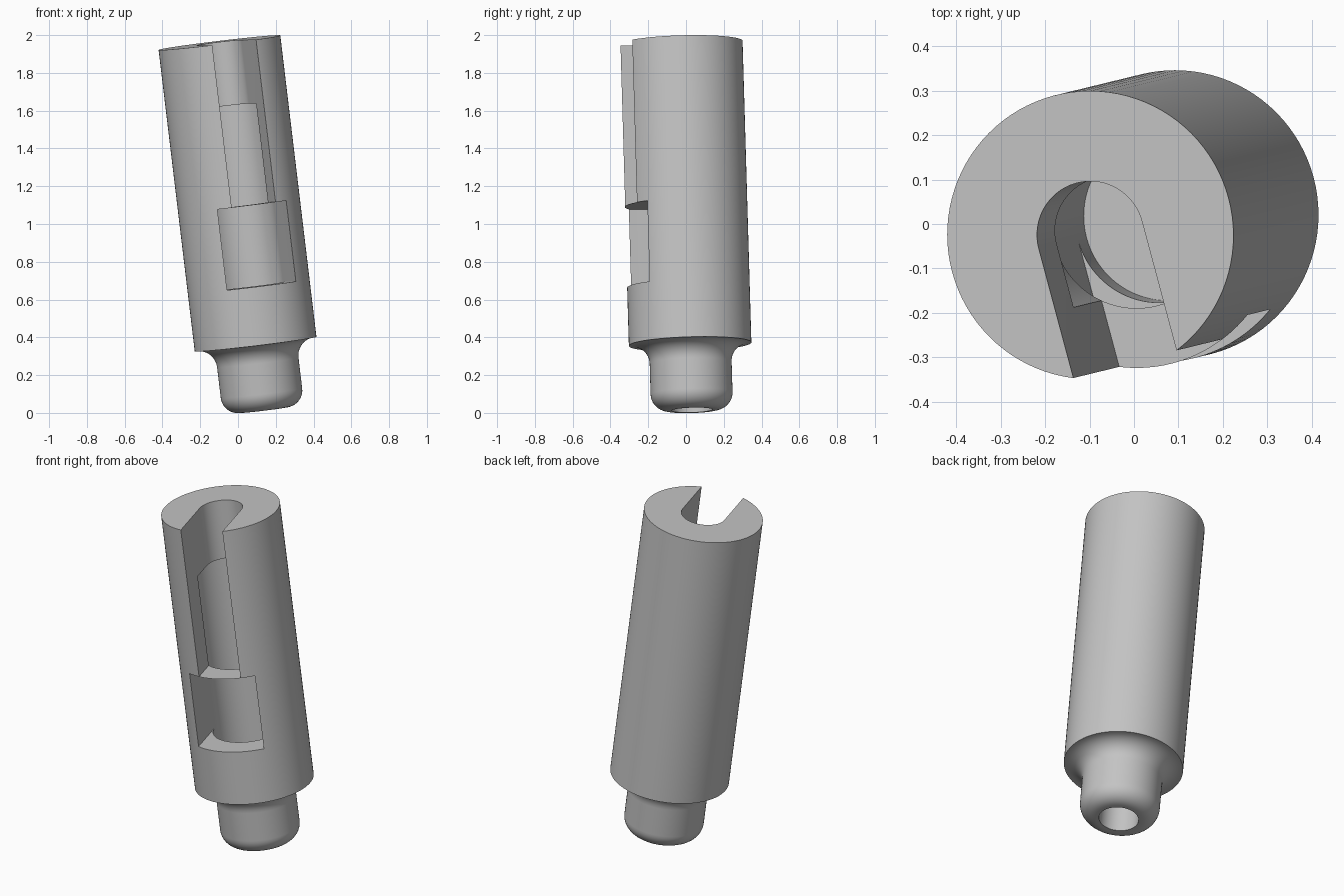
import bpy, bmesh
from math import sin, cos, pi, radians
from mathutils import Vector, Matrix

cube = bpy.data.objects.get("Cube")
if cube:
    bpy.data.objects.remove(cube, do_unlink=True)

SEG = 96
TOP, SHOULDER = 1.96, 0.352
BODY_R, NECK_R, BORE_R, SLOT_R = 0.3245, 0.217, 0.19, 0.121
HOLE_R, HOLE_TOP = 0.108, 0.32

grey = bpy.data.materials.new("plain grey")
grey.use_nodes = True
colour = (0.55, 0.55, 0.55, 1)
grey.diffuse_color = colour
grey.node_tree.nodes["Principled BSDF"].inputs["Base Color"].default_value = colour


def make_object(name, bm):
    bmesh.ops.recalc_face_normals(bm, faces=bm.faces)
    mesh = bpy.data.meshes.new(name)
    bm.to_mesh(mesh)
    bm.free()
    mesh.materials.append(grey)
    obj = bpy.data.objects.new(name, mesh)
    bpy.context.collection.objects.link(obj)
    return obj


def arc(cx, cz, r, start, end, steps=10):
    angles = [radians(start + (end - start) * i / steps) for i in range(steps + 1)]
    return [(cx + r * cos(a), cz + r * sin(a)) for a in angles]


def lathe(name, profile):
    bm = bmesh.new()
    rings = [[bm.verts.new((r * cos(2 * pi * i / SEG), r * sin(2 * pi * i / SEG), z))
              for i in range(SEG)] for r, z in profile]
    for low, high in zip(rings, rings[1:]):
        for i in range(SEG):
            j = (i + 1) % SEG
            bm.faces.new((low[i], low[j], high[j], high[i]))
    bm.faces.new(rings[0])
    bm.faces.new(rings[-1])
    return make_object(name, bm)


def prism(name, outline, z0, z1):
    bm = bmesh.new()
    face = bm.faces.new([bm.verts.new((x, y, z0)) for x, y in outline])
    extruded = bmesh.ops.extrude_face_region(bm, geom=[face])["geom"]
    moved = [v for v in extruded if isinstance(v, bmesh.types.BMVert)]
    bmesh.ops.translate(bm, verts=moved, vec=(0, 0, z1 - z0))
    return make_object(name, bm)


def open_slot(r):
    # round at the back, open towards the front
    return arc(0, 0, r, 0, 180, SEG // 2) + [(-r, -0.5), (r, -0.5)]


# Turned body: blind bottom hole, rounded nose, neck, shoulder fillet, barrel
nose, fillet = 0.09, 0.098
profile = [(HOLE_R, HOLE_TOP), (HOLE_R, 0)]
profile += arc(NECK_R - nose, nose, nose, -90, 0)
profile += arc(NECK_R + fillet, SHOULDER - fillet, fillet, 180, 90)
profile += [(BODY_R, SHOULDER), (BODY_R, TOP)]
body = lathe("slotted_sleeve", profile)

# Upper slot, wider inner bore and front window
cutters = [
    prism("upper_slot_cutter", open_slot(SLOT_R), 1.093, 2.2),
    prism("bore_cutter", arc(0, 0, BORE_R, 0, 360, SEG)[:-1], 0.50, 1.62),
    prism("window_cutter", open_slot(BORE_R), 0.662, 1.093),
]
for cutter in cutters:
    cutter.hide_render = True
    mod = body.modifiers.new("cut", "BOOLEAN")
    mod.operation = "DIFFERENCE"
    mod.solver = "EXACT"
    mod.object = cutter
bpy.context.view_layer.update()
depsgraph = bpy.context.evaluated_depsgraph_get()
body.data = bpy.data.meshes.new_from_object(body.evaluated_get(depsgraph))
body.modifiers.clear()
for cutter in cutters:
    bpy.data.objects.remove(cutter, do_unlink=True)

# Lean the sleeve and turn its slot
axis = Vector((-0.119, -0.029, 0.9925)).normalized()
lean = Vector((0, 0, 1)).rotation_difference(axis).to_matrix().to_4x4()
body.data.transform(Matrix.Translation((0.135, 0.032, 0.015)) @ lean
                    @ Matrix.Rotation(radians(15), 4, "Z"))

bpy.context.view_layer.objects.active = body
body.select_set(True)
bpy.ops.object.shade_smooth_by_angle(angle=radians(25))
